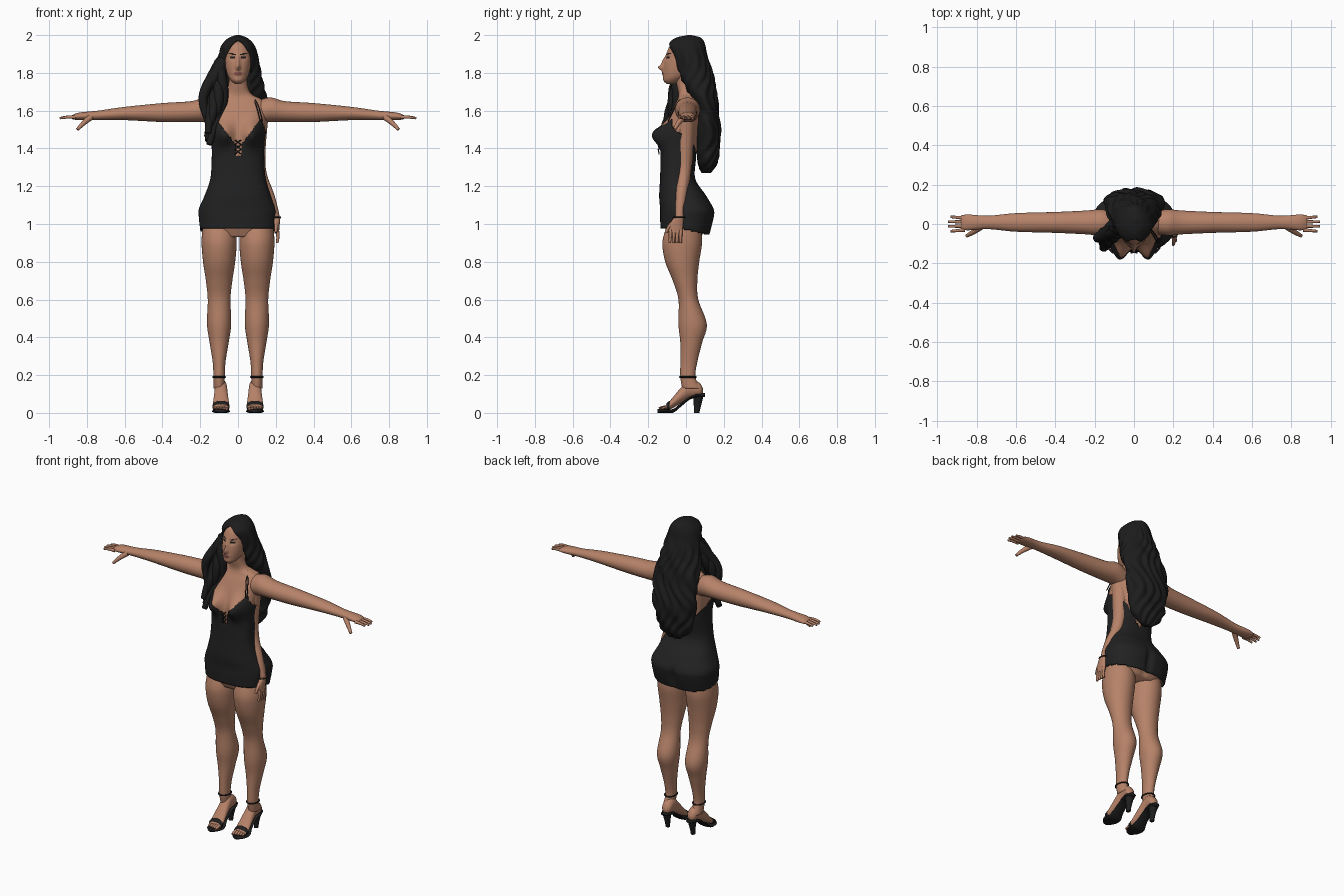
import bpy
from math import sin, cos, pi, exp, sqrt, atan2, copysign

cube = bpy.data.objects.get("Cube")
if cube:
    bpy.data.objects.remove(cube, do_unlink=True)


def material(name, *rgb):
    m = bpy.data.materials.new(name)
    m.use_nodes = True
    m.diffuse_color = (*rgb, 1)
    shader = m.node_tree.nodes["Principled BSDF"]
    shader.inputs["Base Color"].default_value = (*rgb, 1)
    shader.inputs["Roughness"].default_value = .7
    return m


SKIN = material("warm skin", .47, .225, .14)
CLOTH = material("black cloth", .016, .016, .016)
HAIR = material("black hair", .012, .012, .012)
LIP = material("rose lips", .27, .09, .07)
SHOE = material("black leather", .014, .013, .013)


def spline(rows, steps):
    """Catmull-Rom resampling of the ring rows."""
    ends = [rows[0], *rows, rows[-1]]
    out = []
    for before, start, stop, after in zip(ends, ends[1:], ends[2:], ends[3:]):
        for k in range(steps):
            t = k / steps
            ring = []
            for p, q, r, s in zip(before, start, stop, after):
                bend = 2 * p - 5 * q + 4 * r - s
                twist = 3 * (q - r) + s - p
                ring.append(q + t / 2 * (r - p + t * (bend + t * twist)))
            out.append(ring)
    return out + [rows[-1]]


def loft(name, rows, mats, axis="z", side=1, centre=0, sides=40, steps=6,
         power=1, grow=0, warp=None, keep=None, paint=None):
    """Skin rings given as (position, half width, low edge, high edge)."""
    verts, faces = [], []
    rings = spline(rows, steps)
    for t, half, low, high in rings:
        for k in range(sides):
            u, v = cos(2 * pi * k / sides), sin(2 * pi * k / sides)
            p = centre + (half + grow) * copysign(abs(u) ** power, u)
            q = (low + high) / 2 + ((high - low) / 2 + grow) * copysign(abs(v) ** power, v)
            x, y, z = {"x": (t, p, q), "y": (p, t, q), "z": (p, q, t)}[axis]
            if warp:
                x, y, z = warp(x, y, z)
            verts.append((x * side, y, max(z, 0)))
    for i in range(len(rings) - 1):
        for k in range(sides):
            a, b = i * sides + k, i * sides + (k + 1) % sides
            if keep is None or keep(*verts[a]):
                faces.append((a, b, b + sides, a + sides))
    if keep is None:
        faces.append(tuple(reversed(range(sides))))
        faces.append(tuple(range(len(verts) - sides, len(verts))))
    if side < 0:
        faces = [f[::-1] for f in faces]
    mesh = bpy.data.meshes.new(name)
    mesh.from_pydata(verts, [], faces)
    for m in mats:
        mesh.materials.append(m)
    for f in mesh.polygons:
        f.use_smooth = True
        if paint:
            f.material_index = paint(*f.center)
    ob = bpy.data.objects.new(name, mesh)
    bpy.context.collection.objects.link(ob)
    return ob


def tube(name, points, radius, mat, tip=1, cyclic=False):
    """Round rod through points, tapering to its tip."""
    curve = bpy.data.curves.new(name, "CURVE")
    curve.dimensions = "3D"
    curve.bevel_depth = radius
    curve.use_fill_caps = True
    path = curve.splines.new("NURBS")
    path.points.add(len(points) - 1)
    for i, (point, co) in enumerate(zip(path.points, points)):
        point.co = (*co, 1)
        point.radius = 1 + (tip - 1) * i / (len(points) - 1)
    path.order_u = min(3, len(points))
    path.use_cyclic_u = cyclic
    path.use_endpoint_u = not cyclic
    curve.materials.append(mat)
    bpy.context.collection.objects.link(bpy.data.objects.new(name, curve))


def band(name, x, y, z, radius):
    """Thin leather band around an ankle or wrist."""
    angles = [pi * k / 8 for k in range(16)]
    tube(name, [(x + radius * cos(a), y + radius * 1.3 * sin(a), z) for a in angles],
         .004, SHOE, cyclic=True)


def clamp(value):
    return min(1, max(0, value))


def bump(across, width, up=0, height=1):
    return exp(-(across / width) ** 2 - (up / height) ** 2)


def oval(across, width, up, height):
    return (across / width) ** 2 + (up / height) ** 2 < 1


# Torso and the dress fitted over it
def figure(x, y, z):
    if y < -.01:
        y -= .07 * bump(abs(x) - .075, .05, z - 1.475, .06)
    elif y > .04:
        y -= .02 * bump(x, .02, z - 1.02, .07)
    return x, y, z


def dress_area(x, y, z):
    a = abs(x)
    if z < .965 - .2 * max(y, -.05):
        return False
    if y > -.02:
        return z < 1.27 + 1.3 * a
    if z > 1.36 and a < max(.01, .8 * (z - 1.4)):
        return False
    return z < 1.56 - 3 * max(0, a - .12)


trunk = [(1.03, .2, -.13, .14), (1.08, .2, -.13, .14), (1.15, .17, -.135, .1), (1.25, .138, -.13, .04),
         (1.4, .132, -.125, .06), (1.48, .14, -.11, .07), (1.56, .15, -.09, .08), (1.62, .16, -.065, .075),
         (1.66, .125, -.045, .07), (1.69, .07, -.04, .06), (1.74, .05, -.05, .05), (1.8, .05, -.06, .04)]
loft("torso", [(.93, .15, -.09, .08)] + trunk, [SKIN], sides=96, power=.82, warp=figure)
dress = loft("dress", [(.93, .188, -.126, .114)] + trunk[:8], [CLOTH], sides=160, steps=14,
             power=.82, grow=.007, warp=figure, keep=dress_area)
hem = dress.modifiers.new("cloth thickness", "SOLIDIFY")
hem.thickness = .006
for row in range(3):
    z = 1.37 + .025 * row
    for s in (-1, 1):
        tube("bodice_lace", [(-.016 * s, -.142, z), (.016 * s, -.147, z + .025)], .003, CLOTH)


# Head with nose, lips, eyes and brows
def face_shape(x, y, z):
    if y < -.04:
        y -= .026 * bump(x, .011, z - 1.828, .016) + .012 * bump(x, .01, z - 1.86, .025)
        y -= .007 * bump(x, .022, z - 1.797, .012)
        y += .007 * bump(abs(x) - .03, .018, z - 1.88, .012)
    return x, y, z


def face_paint(x, y, z):
    a = abs(x) - .03
    if y > -.04:
        return 0
    brow = abs(a) < .02 and abs(z - 1.9 - a / 7) < .003
    if brow or oval(a, .015, z - 1.88, .006):
        return 1
    return 2 if oval(x, .021, z - 1.797, .009) else 0


loft("head", [(1.74, .014, -.1, -.06), (1.76, .038, -.12, -.02), (1.79, .056, -.12, .02), (1.84, .067, -.118, .05),
              (1.9, .07, -.104, .065), (1.95, .06, -.08, .06), (1.98, .03, -.03, .04)],
     [SKIN, HAIR, LIP], sides=160, steps=12, warp=face_shape, paint=face_paint)


# Long wavy hair, parted around the face
def waves(x, y, z):
    a = atan2(y - .06, x)
    w = .005 * clamp(8 - 4 * z) * (sin(13 * a + 5 * sin(16 * z)) + .6 * sin(42 * z + 5 * a))
    x, y = x + w * cos(a), y + w * sin(a)
    opening = .068 * sqrt(clamp(19.68 - 10 * z))
    if y < 0 and z > 1.66:
        y *= 1 - clamp((opening - abs(x)) / .012)
    return x, y, z


loft("long_hair", [(1.27, .04, .09, .13), (1.32, .1, .065, .16), (1.4, .13, .055, .175), (1.5, .148, .05, .18),
                   (1.6, .15, .05, .17), (1.7, .145, 0, .16), (1.8, .122, -.05, .14), (1.9, .102, -.085, .11),
                   (1.95, .085, -.095, .1), (1.985, .05, -.055, .08), (2, .01, .01, .03)],
     [HAIR], sides=160, steps=10, warp=waves)
for strand in range(5):
    lock = []
    for i in range(13):
        t = i / 12
        spread = (strand - 2) * .022 * sin(pi * t)
        lock.append((-.085 - .07 * t ** .6 + spread + .008 * sin(9 * t + strand),
                     -.01 - .1 * t + .015 * cos(8 * t + 2 * strand), 1.86 - (.36 + .02 * strand) * t))
    tube("front_lock", lock, .034, HAIR, tip=.5)

# Profiles of the paired limbs and shoes
arm = [(.1, .055, 1.53, 1.65), (.17, .066, 1.54, 1.67), (.25, .06, 1.54, 1.65), (.4, .053, 1.54, 1.64),
       (.6, .047, 1.55, 1.62), (.74, .034, 1.55, 1.6), (.84, .04, 1.55, 1.59), (.88, .036, 1.555, 1.575)]
leg = [(.13, .03, -.02, .08), (.19, .03, -.03, .05), (.27, .034, -.03, .06), (.37, .05, -.03, .085),
       (.47, .064, -.04, .11), (.6, .06, -.04, .065), (.7, .07, -.07, .06), (.8, .085, -.11, .07),
       (.9, .093, -.125, .085), (.98, .088, -.105, .08)]
foot = [(.09, .012, .1, .13), (.07, .03, .09, .16), (.02, .032, .08, .18), (-.03, .037, .05, .13),
        (-.08, .043, .02, .07), (-.11, .041, .015, .04)]
sole = [(.1, .02, .085, .105), (.06, .035, .08, .1), (.02, .032, .07, .085), (-.03, .034, .03, .05),
        (-.07, .046, 0, .02), (-.12, .045, 0, .02), (-.15, .02, 0, .02)]
heel = [(0, .013, .042, .07), (.04, .016, .041, .08), (.1, .03, .04, .095)]

for side, label in ((1, "left_"), (-1, "right_")):
    # Outstretched arm and hand
    loft(label + "arm", arm, [SKIN], axis="x", side=side, centre=.008)
    for k in range(4):
        y = .02 * (k - 1.5)
        reach = .95 - .6 * abs(y)
        tube(label + "finger", [(side * .86, y, 1.565), (side * .9, y * 1.15, 1.57),
                                (side * reach, y * 1.2, 1.56)], .01, SKIN, tip=.6)
    tube(label + "thumb", [(side * .78, -.015, 1.565), (side * .82, -.045, 1.535),
                           (side * .85, -.06, 1.5)], .017, SKIN, tip=.5)
    # Leg, foot and toes
    loft(label + "leg", leg, [SKIN], side=side, centre=.1)
    loft(label + "foot", foot, [SKIN], axis="y", side=side, centre=.09)
    for k in range(5):
        x = side * (.06 + .015 * k)
        tube(label + "toe", [(x, -.095, .03), (x, -.12, .03), (x, -.142 + .004 * k, .022)],
             .011 - .001 * k, SKIN, tip=.75)
    # Heeled sandal
    loft(label + "sole", sole, [SHOE], axis="y", side=side, centre=.09)
    loft(label + "heel", heel, [SHOE], side=side, centre=.09)
    loft(label + "toe_strap", [(-.088, .046, .01, .064), (-.104, .046, .01, .052)],
         [SHOE], axis="y", side=side, centre=.09)
    band(label + "ankle_strap", side * .1, .01, .19, .034)
    # Thin halter straps
    for shift in (0, .012):
        tube(label + "strap", [(side * (.118 + shift), -.095, 1.545), (side * (.105 + shift), -.068, 1.6),
                               (side * (.09 + shift), -.045, 1.645), (side * .075, -.01, 1.68)],
             .003, CLOTH)

# Lowered second arm resting on the left hip
tube("lowered_arm", [(.11, 0, 1.56), (.1, -.005, 1.4), (.11, -.01, 1.26), (.175, -.03, 1.13), (.202, -.035, 1.02)],
     .05, SKIN, tip=.44)
loft("lowered_hand", [(.95, .012, -.09, -.02), (1, .016, -.085, -.015), (1.04, .02, -.06, -.01)],
     [SKIN], centre=.205)
for k in range(4):
    y = -.082 + .018 * k
    tube("lowered_finger", [(.207, y, .97), (.215, y, .935), (.207, y * 1.05, .9)], .01, SKIN, tip=.7)
tube("lowered_thumb", [(.203, -.065, 1.01), (.203, -.095, .985), (.2, -.105, .955)], .012, SKIN, tip=.6)
band("lowered_wrist_band", .202, -.035, 1.035, .023)
